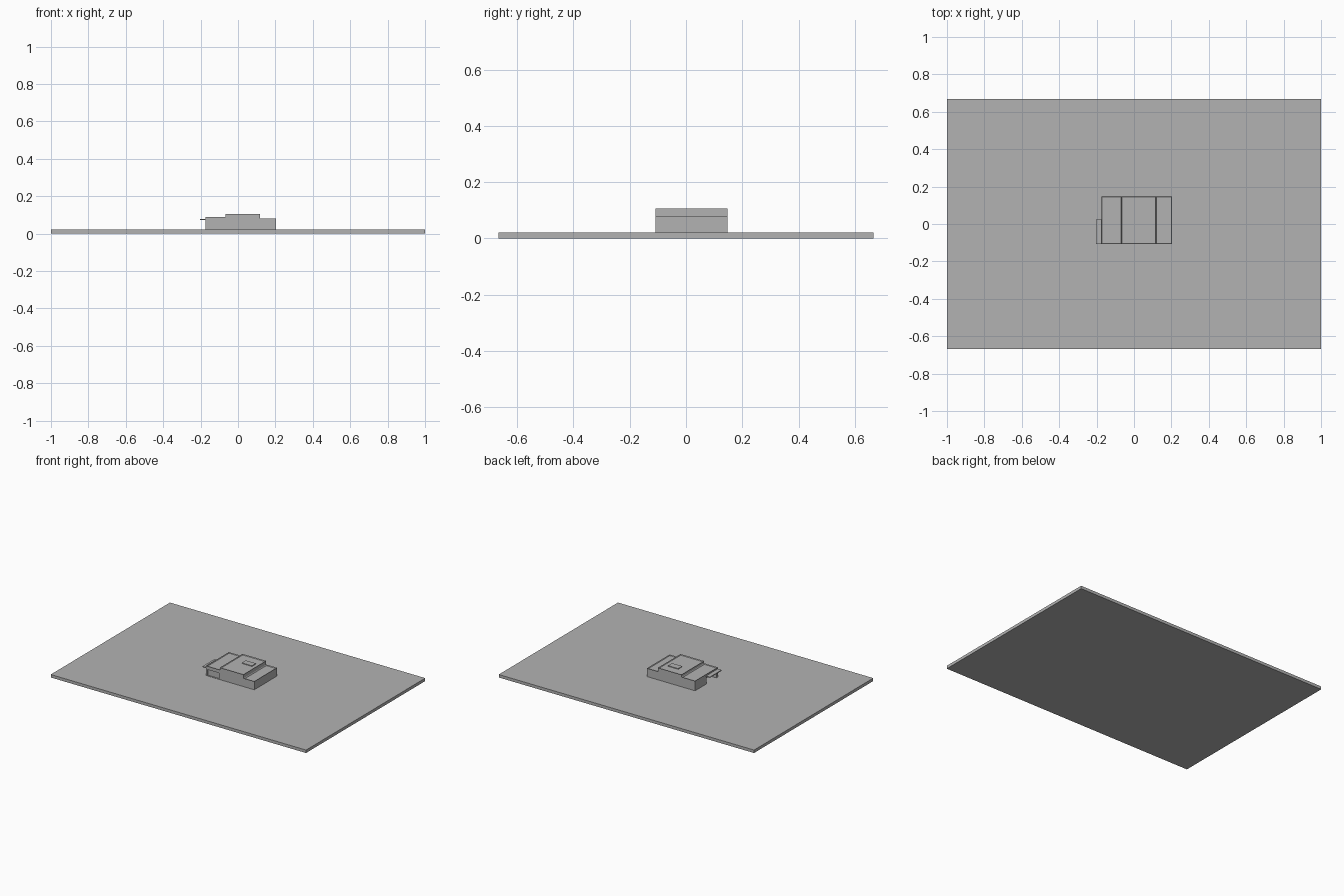
import bpy
import bmesh
from mathutils import Vector

cube = bpy.data.objects.get("Cube")
if cube:
    bpy.data.objects.remove(cube)

grey = bpy.data.materials.new("plain_grey")
grey.use_nodes = True
grey.diffuse_color = (0.45, 0.45, 0.45, 1)
grey.node_tree.nodes["Principled BSDF"].inputs["Base Color"].default_value = (0.45, 0.45, 0.45, 1)

SLAB_TOP = 0.021
FRONT, BACK = -0.108, 0.147


def box(name, low, high, rim=0, sink=0):
    """Box between two corners; a rim gives it a parapet around a sunken roof."""
    low, high = Vector(low), Vector(high)
    bm = bmesh.new()
    bmesh.ops.create_cube(bm, size=1)
    for v in bm.verts:
        v.co = (low + high) / 2 + v.co * (high - low)
    if rim:
        roof = max(bm.faces, key=lambda f: f.calc_center_median().z)
        bmesh.ops.inset_region(bm, faces=[roof], thickness=rim)
        for v in roof.verts:
            v.co.z -= sink
    mesh = bpy.data.meshes.new(name)
    bm.to_mesh(mesh)
    bm.free()
    mesh.materials.append(grey)
    obj = bpy.data.objects.new(name, mesh)
    bpy.context.collection.objects.link(obj)
    return obj


def cut(target, name, low, high):
    cutter = box(name, low, high)
    cutter.hide_render = True
    cutter.hide_set(True)
    cutter.display_type = 'WIRE'
    mod = target.modifiers.new(name, 'BOOLEAN')
    mod.operation = 'DIFFERENCE'
    mod.solver = 'EXACT'
    mod.object = cutter


# Ground slab
box("ground_slab", (-1, -0.667, 0), (1, 0.667, SLAB_TOP))

# Three flat-roofed wings of different height
wings = {}
for name, x0, x1, top in (("garage_wing", -0.174, -0.067, 0.09),
                          ("main_wing", -0.067, 0.118, 0.106),
                          ("low_wing", 0.118, 0.203, 0.08)):
    wings[name] = box(name, (x0, FRONT, SLAB_TOP - 0.002), (x1, BACK, top), 0.005, 0.006)

# Recessed garage door in the front and open porch in the side
cut(wings["garage_wing"], "door_cutter",
    (-0.165, FRONT - 0.02, SLAB_TOP + 0.002), (-0.072, FRONT + 0.008, 0.066))
cut(wings["garage_wing"], "porch_cutter",
    (-0.2, -0.092, SLAB_TOP), (-0.12, 0.02, 0.07))

# Thin canopy over the porch
box("porch_canopy", (-0.203, FRONT, 0.073), (-0.172, 0.023, 0.079))

# Low box on the main roof
box("roof_light", (0.005, 0.035, 0.098), (0.085, 0.08, 0.105))
